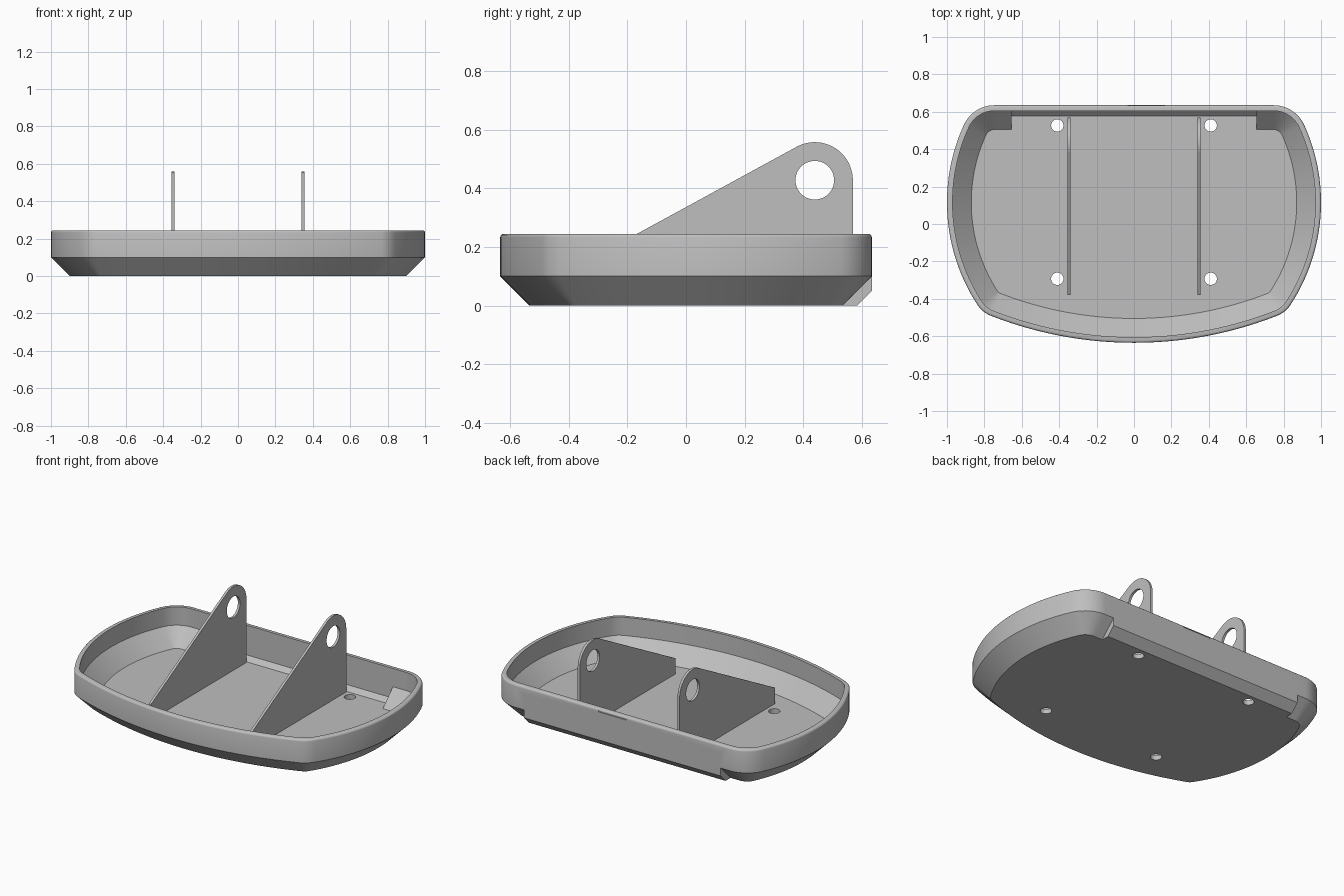
import bpy, bmesh, math
from mathutils import Vector

cube = bpy.data.objects.get("Cube")
if cube:
    bpy.data.objects.remove(cube, do_unlink=True)

# Single grey finish
grey = bpy.data.materials.new("plain_grey")
grey.use_nodes = True
GREY = (0.52, 0.52, 0.52, 1.0)
grey.diffuse_color = GREY
grey.node_tree.nodes["Principled BSDF"].inputs["Base Color"].default_value = GREY


def loft(name, rings):
    """Closed solid through rings of equal point count, capped at both ends."""
    bm = bmesh.new()
    loops = [[bm.verts.new(p) for p in ring] for ring in rings]
    n = len(loops[0])
    for a, b in zip(loops, loops[1:]):
        for i in range(n):
            j = (i + 1) % n
            bm.faces.new((a[i], a[j], b[j], b[i]))
    bm.faces.new(loops[0])
    bm.faces.new(loops[-1])
    bmesh.ops.recalc_face_normals(bm, faces=bm.faces)
    mesh = bpy.data.meshes.new(name)
    bm.to_mesh(mesh)
    bm.free()
    mesh.materials.append(grey)
    obj = bpy.data.objects.new(name, mesh)
    bpy.context.collection.objects.link(obj)
    return obj


def prism_x(name, profile, x0, x1):
    """Extrude a (y, z) profile along x."""
    return loft(name, [[(x, y, z) for y, z in profile] for x in (x0, x1)])


def circle(radius, steps=48):
    return [(radius * math.cos(2 * math.pi * i / steps),
             radius * math.sin(2 * math.pi * i / steps)) for i in range(steps)]


def boolean(target, tool, operation):
    """Apply a boolean, then discard the tool."""
    tool.hide_render = True
    mod = target.modifiers.new("cut", 'BOOLEAN')
    mod.operation = operation
    mod.solver = 'EXACT'
    mod.object = tool
    bpy.context.view_layer.objects.active = target
    bpy.ops.object.modifier_apply(modifier=mod.name)
    bpy.data.objects.remove(tool, do_unlink=True)


def smooth(obj):
    bpy.ops.object.select_all(action='DESELECT')
    obj.select_set(True)
    bpy.context.view_layer.objects.active = obj
    bpy.ops.object.shade_smooth_by_angle(angle=math.radians(33))


# Tray outline: front arc, side arc and two corner fillets, mirrored in x
EDGE_Y = 0.635
FRONT_C, FRONT_R = Vector((0, 1.465)), 2.1
SIDE_C, SIDE_R = Vector((0, 0.115)), 1.0
R1, R2 = 0.15, 0.18
fy = ((FRONT_C.y**2 - SIDE_C.y**2) - ((FRONT_R - R1)**2 - (SIDE_R - R1)**2)) \
    / (2 * (FRONT_C.y - SIDE_C.y))
front_fillet = Vector((math.sqrt((SIDE_R - R1)**2 - (fy - SIDE_C.y)**2), fy))
by = EDGE_Y - R2
back_fillet = Vector((math.sqrt((SIDE_R - R2)**2 - (by - SIDE_C.y)**2), by))


def heading(a, b):
    return math.atan2(b.y - a.y, b.x - a.x)


a1 = heading(FRONT_C, front_fillet)
a2 = heading(SIDE_C, front_fillet)
a3 = heading(SIDE_C, back_fillet)
ARCS = [(FRONT_C, FRONT_R, -math.pi / 2, a1, 20), (front_fillet, R1, a1, a2, 10),
        (SIDE_C, SIDE_R, a2, a3, 28), (back_fillet, R2, a3, math.pi / 2, 12)]


def outline(inset, z):
    half = []
    for c, r, start, end, steps in ARCS:
        for i in range(1 if half else 0, steps + 1):
            a = start + (end - start) * i / steps
            half.append((c.x + (r - inset) * math.cos(a),
                         c.y + (r - inset) * math.sin(a), z))
    return half + [(-x, y, z) for x, y, z in reversed(half[1:])]


# Outer shell with chamfered underside and rounded rim
TOP, FLOOR, LIP = 0.245, 0.03, 0.012
rim = [outline(LIP * (1 - math.cos(t)), TOP - LIP + LIP * math.sin(t))
       for t in (0, math.pi / 6, math.pi / 3, math.pi / 2)]
tray = loft("tray", [outline(0.1, 0), outline(0, 0.1)] + rim)

# Squared-out back section with a smaller chamfer
boolean(tray, prism_x("back_block", [(0.3, 0), (0.585, 0), (EDGE_Y, 0.05),
                                     (EDGE_Y, 0.2), (0.3, 0.2)], -0.685, 0.685), 'UNION')

# Hollow interior, then the deeper pocket along the back
boolean(tray, loft("cavity", [outline(0.13, FLOOR), outline(0.03, 0.13),
                              outline(0.03, 0.4)]), 'DIFFERENCE')
boolean(tray, prism_x("back_pocket", [(0.3, FLOOR), (0.577, FLOOR), (0.605, 0.058),
                                      (0.605, 0.2), (0.3, 0.2)], -0.655, 0.655), 'DIFFERENCE')

# Four screw holes through the floor
for sx in (-1, 1):
    for y in (0.527, -0.293):
        boolean(tray, loft("screw_hole", [[(sx * 0.41 + u, y + v, z) for u, v in circle(0.033, 32)]
                                          for z in (-0.1, 0.1)]), 'DIFFERENCE')

# Shallow groove at the top of the back edge
boolean(tray, prism_x("rim_groove", [(0.63, 0.226), (0.65, 0.226), (0.65, 0.236),
                                     (0.63, 0.236)], -0.035, 0.165), 'DIFFERENCE')
smooth(tray)

# Pair of upright brackets with rounded, pierced tops
EYE_Y, EYE_Z, EYE_R = 0.44, 0.428, 0.13
slope = math.radians(28.6)
arc = [(EYE_Y + EYE_R * math.cos(t), EYE_Z + EYE_R * math.sin(t))
       for t in [(math.pi / 2 + slope) * i / 28 for i in range(29)]]
tip_y, tip_z = arc[-1]
toe_y = -0.38
profile = [(toe_y, FLOOR - 0.002), (EYE_Y + EYE_R, FLOOR - 0.002)] + arc \
    + [(toe_y, tip_z - (tip_y - toe_y) * math.tan(slope))]
for side, x in (("left", 0.3475), ("right", -0.3475)):
    bracket = prism_x(side + "_bracket", profile, x - 0.0075, x + 0.0075)
    boolean(bracket, prism_x("eye_cutter", [(EYE_Y + u, EYE_Z + v) for u, v in circle(0.066)],
                             x - 0.1, x + 0.1), 'DIFFERENCE')
    smooth(bracket)
